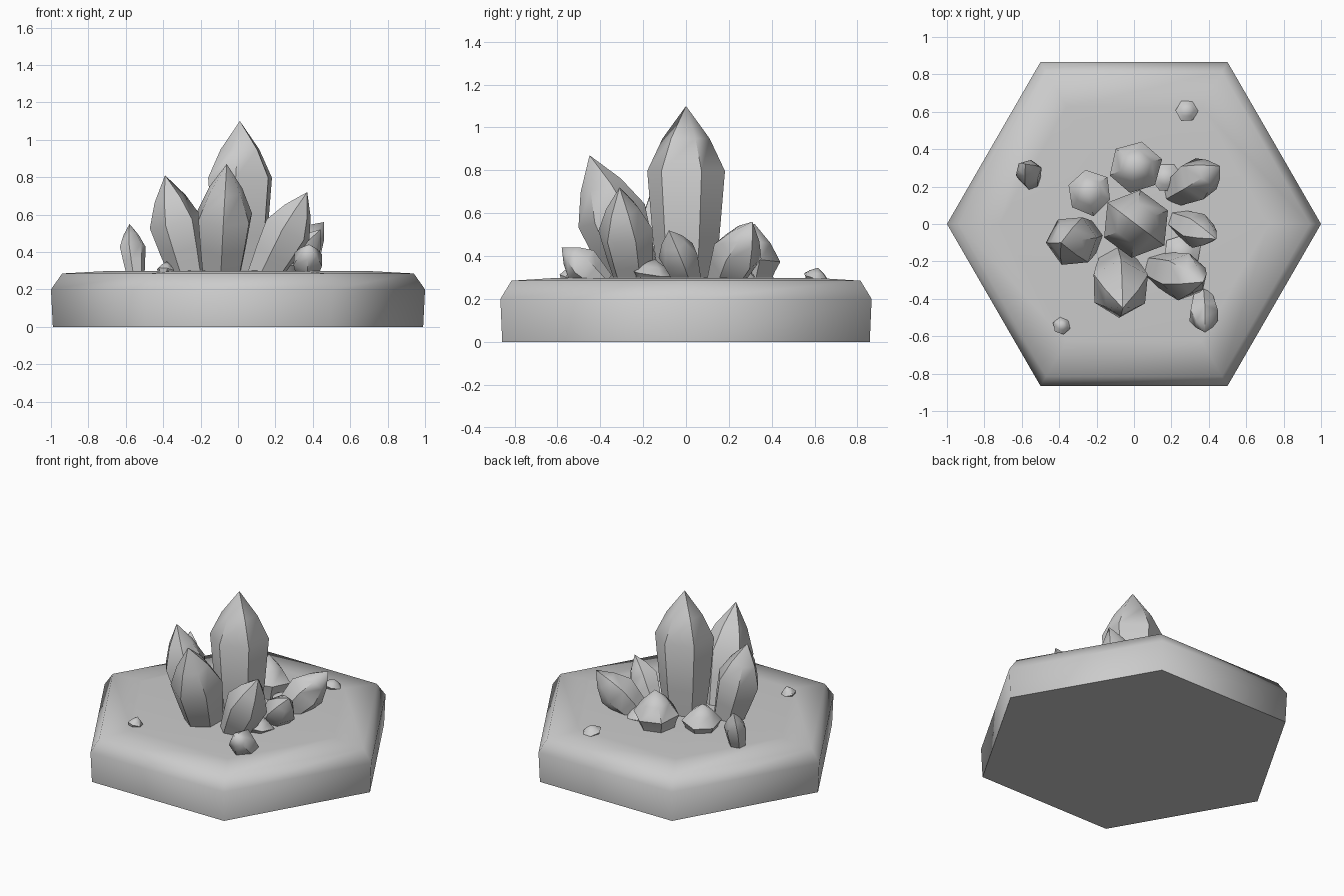
import bpy, bmesh, math, random
from mathutils import Vector

if "Cube" in bpy.data.objects:
    bpy.data.objects.remove(bpy.data.objects["Cube"])

random.seed(4)


def loft(name, rings, cap_top, angle):
    """Skin a stack of point rings; cap_top closes with a face, else with a tip point."""
    bm = bmesh.new()
    loops = [[bm.verts.new(p) for p in ring] for ring in rings]
    n = len(loops[0])
    for a, b in zip(loops, loops[1:]):
        for i in range(n):
            j = (i + 1) % n
            if len(b) == 1:
                bm.faces.new((a[i], a[j], b[0]))
            else:
                bm.faces.new((a[i], a[j], b[j], b[i]))
    bm.faces.new(loops[0][::-1])
    if cap_top:
        bm.faces.new(loops[-1])
    bmesh.ops.recalc_face_normals(bm, faces=bm.faces)
    mesh = bpy.data.meshes.new(name)
    bm.to_mesh(mesh)
    bm.free()
    obj = bpy.data.objects.new(name, mesh)
    bpy.context.collection.objects.link(obj)
    bpy.ops.object.select_all(action='DESELECT')
    bpy.context.view_layer.objects.active = obj
    obj.select_set(True)
    bpy.ops.object.shade_smooth_by_angle(angle=math.radians(angle))
    return obj


def hexagon(r, z):
    return [(r * math.cos(k * math.pi / 3), r * math.sin(k * math.pi / 3), z) for k in range(6)]


def crystal(name, base, tip, r, shoulder=0.55, spin=0.0):
    """Pointed six-sided crystal leaning from base to tip."""
    base, tip = Vector(base), Vector(tip)
    axis = tip - base
    q = Vector((0, 0, 1)).rotation_difference(axis.normalized())
    mid = (1 + shoulder) / 2
    rings = []
    jitter = [random.uniform(0.94, 1.06) for _ in range(6)]
    for t, f in ((-0.08, 0.68), (0.25, 0.89), (shoulder, 1.04), (mid, 0.63)):
        ring = []
        for k in range(6):
            a = spin + k * math.pi / 3
            p = Vector((math.cos(a), math.sin(a), 0)) * r * f * jitter[k]
            ring.append(base + axis * t + q @ p)
        rings.append(ring)
    rings.append([tip])
    loft(name, rings, False, 50)


# Hexagonal stone base with a chamfered rim and slightly raised top
loft("stone_base", [hexagon(0.99, 0), hexagon(1.0, 0.2), hexagon(0.94, 0.285),
                    hexagon(0.72, 0.297), hexagon(0.3, 0.30)], True, 60)

# Crystal cluster
crystal("main_crystal", (0.01, 0, 0.28), (0.01, 0, 1.1), 0.185, 0.63, 0.4)
crystal("front_crystal", (-0.09, -0.24, 0.28), (-0.06, -0.45, 0.87), 0.155, 0.52, 0.5)
crystal("left_crystal", (-0.26, -0.07, 0.28), (-0.39, -0.10, 0.81), 0.135, 0.53, 0.1)
crystal("right_front_crystal", (0.14, -0.24, 0.28), (0.37, -0.31, 0.72), 0.125, 0.55, 0.3)
crystal("right_crystal", (0.25, 0.01, 0.28), (0.44, -0.08, 0.52), 0.095, 0.5, 0.2)
crystal("back_right_crystal", (0.24, 0.18, 0.28), (0.46, 0.31, 0.56), 0.115, 0.5, 0.6)
crystal("back_crystal", (0.01, 0.29, 0.27), (0.01, 0.32, 0.55), 0.135, 0.42, 0.3)
crystal("back_left_crystal", (-0.23, 0.16, 0.27), (-0.25, 0.18, 0.47), 0.12, 0.42, 0.7)
crystal("small_right_crystal", (0.37, -0.40, 0.28), (0.38, -0.58, 0.44), 0.085, 0.5, 0.5)
crystal("outer_left_crystal", (-0.55, 0.23, 0.28), (-0.58, 0.32, 0.55), 0.068, 0.55, 0.3)

# Low chips scattered on the base
for i, (x, y, r, top) in enumerate(((0.28, 0.60, 0.06, 0.345), (-0.39, -0.55, 0.047, 0.35),
                                    (0.25, -0.16, 0.10, 0.385), (0.17, 0.24, 0.08, 0.37))):
    crystal(f"chip_{i + 1}", (x, y, 0.275), (x + 0.01, y + 0.015, top), r, 0.4, i * 0.7)
